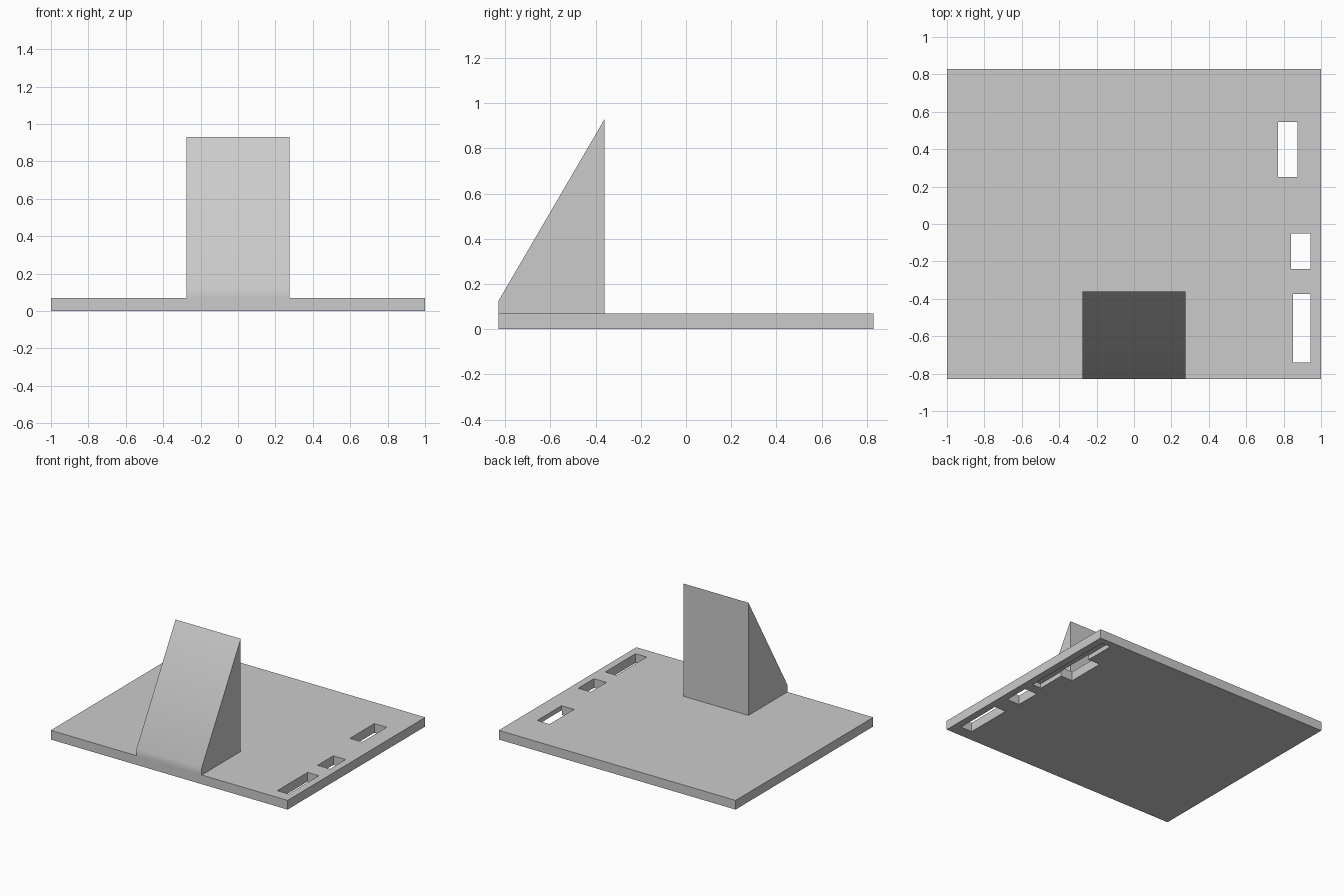
import bpy
import bmesh
from math import radians

cube = bpy.data.objects.get("Cube")
if cube:
    bpy.data.objects.remove(cube, do_unlink=True)

grey = bpy.data.materials.new("plain grey")
grey.use_nodes = True
colour = (0.6, 0.6, 0.6, 1)
grey.diffuse_color = colour
grey.node_tree.nodes["Principled BSDF"].inputs["Base Color"].default_value = colour


def prism(name, outline, x0, x1):
    """Extrude a (y, z) outline along x from x0 to x1."""
    bm = bmesh.new()
    face = bm.faces.new([bm.verts.new((x0, y, z)) for y, z in outline])
    ext = bmesh.ops.extrude_face_region(bm, geom=[face])
    moved = [v for v in ext["geom"] if isinstance(v, bmesh.types.BMVert)]
    bmesh.ops.translate(bm, verts=moved, vec=(x1 - x0, 0, 0))
    bmesh.ops.recalc_face_normals(bm, faces=bm.faces)
    mesh = bpy.data.meshes.new(name)
    bm.to_mesh(mesh)
    bm.free()
    mesh.materials.append(grey)
    obj = bpy.data.objects.new(name, mesh)
    bpy.context.collection.objects.link(obj)
    return obj


def box(name, x0, x1, y0, y1, z0, z1):
    return prism(name, [(y0, z0), (y1, z0), (y1, z1), (y0, z1)], x0, x1)


def combine(target, tool, operation):
    """Apply an exact boolean, then discard the tool object."""
    tool.hide_render = True
    mod = target.modifiers.new(operation, "BOOLEAN")
    mod.operation = operation
    mod.solver = "EXACT"
    mod.object = tool
    bpy.context.view_layer.objects.active = target
    bpy.ops.object.modifier_apply(modifier=mod.name)
    bpy.data.objects.remove(tool, do_unlink=True)


# Flat plate and the sloped block standing flush with its front edge
top = 0.07
plate = box("base_plate_with_wedge", -1, 1, -0.83, 0.83, 0, top)
wedge = prism("wedge", [(-0.83, 0.03), (-0.36, 0.03), (-0.36, 0.93), (-0.83, 0.125)],
              -0.275, 0.275)
combine(plate, wedge, "UNION")

# Three openings right through the plate
for x0, x1, y0, y1 in [(0.85, 0.945, -0.74, -0.375),
                       (0.84, 0.945, -0.24, -0.05),
                       (0.77, 0.875, 0.25, 0.545)]:
    combine(plate, box("opening_cutter", x0, x1, y0, y1, -0.1, 0.2), "DIFFERENCE")

# Shallow channel in the underside, joining the rear opening
combine(plate, box("channel_cutter", 0.87, 0.945, 0.03, 0.78, -0.1, 0.035), "DIFFERENCE")

# Merge coplanar pieces, then soften only the shallow bend at the wedge foot
bm = bmesh.new()
bm.from_mesh(plate.data)
bmesh.ops.remove_doubles(bm, verts=bm.verts, dist=0.0001)
bmesh.ops.dissolve_limit(bm, angle_limit=radians(1), verts=bm.verts, edges=bm.edges)
bm.to_mesh(plate.data)
bm.free()
bpy.ops.object.select_all(action="DESELECT")
plate.select_set(True)
bpy.context.view_layer.objects.active = plate
bpy.ops.object.shade_smooth_by_angle(angle=radians(31))
